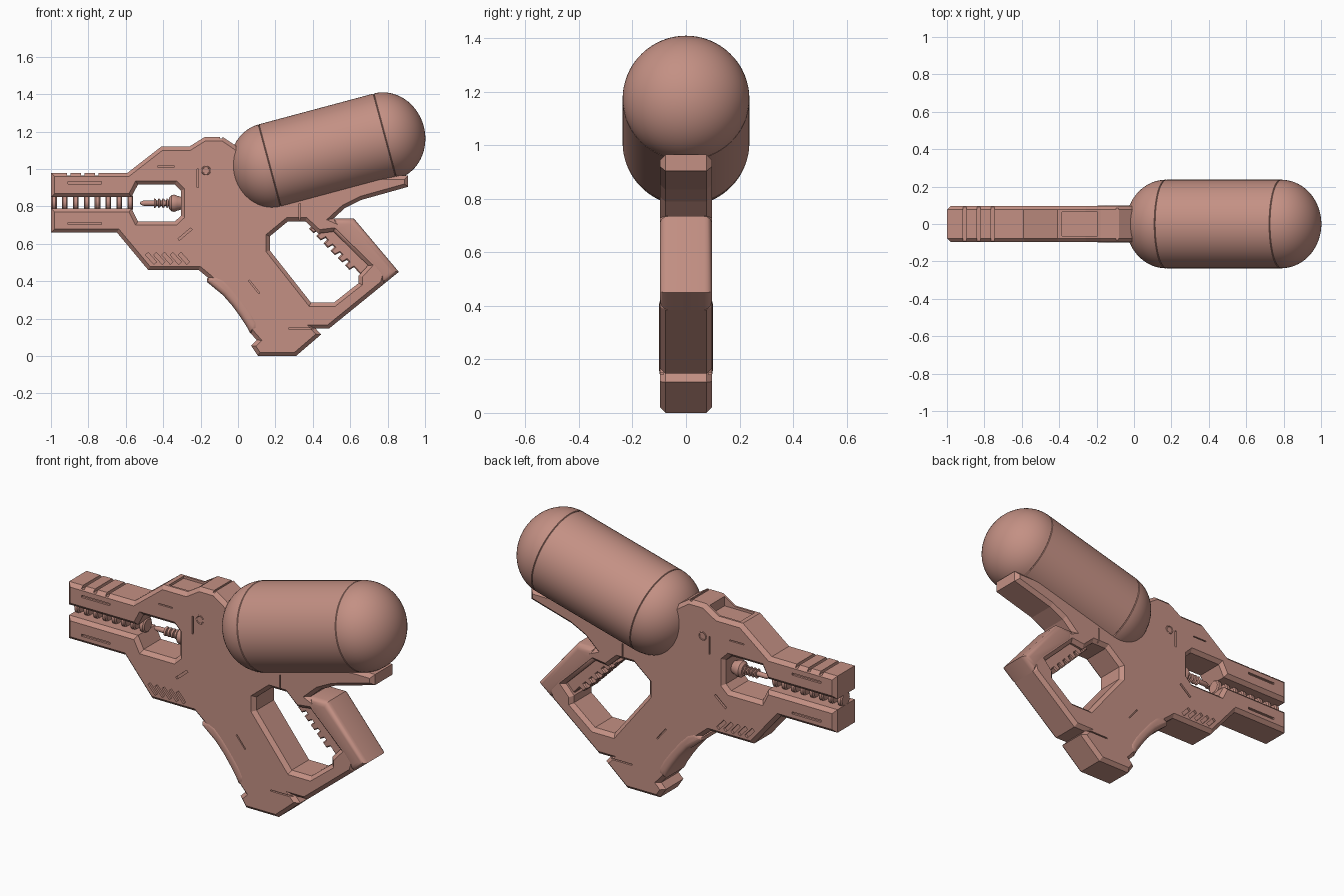
import bpy, bmesh
from math import radians, pi, sin, cos
from mathutils import Matrix, Vector

if "Cube" in bpy.data.objects:
    bpy.data.objects.remove(bpy.data.objects["Cube"])

# reddish-brown body colour
clay = bpy.data.materials.new("clay_brown")
clay.diffuse_color = (.55, .28, .23, 1)
clay.use_nodes = True
clay.node_tree.nodes["Principled BSDF"].inputs["Base Color"].default_value = clay.diffuse_color


def add_mesh(name, bm, smooth=False):
    bmesh.ops.remove_doubles(bm, verts=bm.verts, dist=0.0003)
    bmesh.ops.recalc_face_normals(bm, faces=bm.faces)
    for f in bm.faces:
        f.smooth = False
        f.material_index = 0
    me = bpy.data.meshes.new(name)
    bm.to_mesh(me)
    bm.free()
    me.materials.append(clay)
    ob = bpy.data.objects.new(name, me)
    bpy.context.collection.objects.link(ob)
    if smooth:
        bpy.ops.object.select_all(action='DESELECT')
        ob.select_set(True)
        bpy.context.view_layer.objects.active = ob
        bpy.ops.object.shade_smooth_by_angle(angle=radians(32))
    return ob


def plate(name, outlines, half, bevel, res=0, smooth=False):
    """Extrude x-z outlines (later ones are holes) along y with bevelled rims."""
    cu = bpy.data.curves.new(name, 'CURVE')
    cu.dimensions = '2D'
    cu.fill_mode = 'BOTH'
    cu.extrude = half - bevel
    cu.bevel_depth = bevel
    cu.bevel_resolution = res
    cu.offset = -bevel
    for pts in outlines:
        sp = cu.splines.new('POLY')
        sp.points.add(len(pts) - 1)
        for p, (x, z) in zip(sp.points, pts):
            p.co = (x, z, 0, 1)
        sp.use_cyclic_u = True
    tmp = bpy.data.objects.new(name + "_curve", cu)
    bpy.context.collection.objects.link(tmp)
    dg = bpy.context.evaluated_depsgraph_get()
    me = bpy.data.meshes.new_from_object(tmp.evaluated_get(dg))
    bm = bmesh.new()
    bm.from_mesh(me)
    bpy.data.objects.remove(tmp)
    bpy.data.meshes.remove(me)
    for e in bm.edges:
        e.smooth = True
    bmesh.ops.transform(bm, matrix=Matrix.Rotation(pi / 2, 4, 'X'), verts=bm.verts)
    return add_mesh(name, bm, smooth)


def lathe(name, profile, loc, tilt=0, steps=32):
    """Revolve (x, radius) points round the x axis."""
    bm = bmesh.new()
    vs = [bm.verts.new((x, 0, r)) for x, r in profile]
    es = [bm.edges.new(pair) for pair in zip(vs, vs[1:])]
    bmesh.ops.spin(bm, geom=vs + es, cent=(0, 0, 0), axis=(1, 0, 0),
                   angle=2 * pi, steps=steps, use_duplicate=False)
    ob = add_mesh(name, bm, True)
    ob.location = loc
    ob.rotation_euler[1] = -tilt
    return ob


# main frame: barrel forks, receiver, rear rail, lower guard
outline = [(-1, .98), (-.59, .98), (-.41, 1.12), (-.26, 1.12), (-.18, 1.17), (-.08, 1.17),
           (-.02, 1.13), (.15, 1.0), (.5, .95), (.8, .965), (.91, .965), (.91, .905),
           (.66, .835), (.57, .79), (.51, .735), (.59, .70), (.80, .455), (.78, .385),
           (.487, .147), (.415, .147), (.444, .115), (.31, 0), (.107, 0), (.07, .055),
           (.10, .085), (.065, .125), (.01, .23), (-.07, .33), (-.15, .41), (-.21, .46),
           (-.48, .46), (-.647, .66), (-1, .66), (-1, .79), (-.57, .79), (-.535, .72),
           (-.337, .72), (-.305, .75), (-.305, .885), (-.337, .917), (-.535, .917), (-.57, .85),
           (-1, .85)]
guard_hole = [(.17, .64), (.267, .72), (.36, .72), (.43, .655), (.51, .665), (.695, .485),
              (.645, .43), (.645, .39), (.513, .286), (.39, .286), (.17, .565)]
frame = plate("frame", [outline, guard_hole], .097, .02)

# engraved lines, vents, top recess and top notches
cut = bmesh.new()


def slot(x, y, z, sx, sy, sz, angle=0):
    m = (Matrix.Translation((x, y, z)) @ Matrix.Rotation(-radians(angle), 4, 'Y')
         @ Matrix.Diagonal((sx, sy, sz, 1)))
    bmesh.ops.create_cube(cut, size=1, matrix=m)


lines = [(-.82, .927, .18, .012, 0), (-.82, .708, .18, .012, 0), (-.385, 1.013, .09, .006, 0),
         (-.214, .95, .10, .008, 90), (-.283, .652, .09, .012, 40), (.086, .37, .088, .007, -51),
         (.365, .147, .19, .007, 0), (.33, .77, .09, .006, 90)]
lines += [(-.465 + .044 * i, .522, .068, .02, -48) for i in range(5)]
for side in (-1, 1):
    for x, z, length, width, ang in lines:
        slot(x, side * .1, z, length, .03, width, ang)
for x in (-.905, -.83, -.755):
    slot(x, 0, .98, .018, .3, .03)
slot(-.29, 0, 1.157, .19, .13, .1)
slot(-.09, 0, 1.17, .012, .3, .016)
cutter = add_mesh("engraving_cutter", cut)
cutter.hide_render = True
mod = frame.modifiers.new("engraving", 'BOOLEAN')
mod.operation = 'DIFFERENCE'
mod.solver = 'EXACT'
mod.object = cutter
bpy.context.view_layer.objects.active = frame
bpy.ops.object.modifier_apply(modifier=mod.name)
bpy.data.objects.remove(cutter)

# rounded rear handle
plate("handle", [[(.51, .735), (.62, .735), (.86, .45), (.78, .385), (.70, .485), (.51, .665)]],
      .098, .03, 3, True)

# ribbed finger grip inside the handle
a, b = Vector((.40, .70)), Vector((.63, .465))
out = Vector((-.7, -.7)) * .028
ribs = []
for i in range(6):
    p = a.lerp(b, i / 6)
    ribs += [p, p + out, a.lerp(b, (i + .6) / 6) + out, a.lerp(b, (i + .75) / 6)]
plate("finger_grip", [[tuple(p) for p in ribs] + [(.66, .43), (.73, .47), (.51, .70)]],
      .065, .006)

# rounded front grip pad
plate("front_grip_pad", [[(-.165, .415), (-.12, .437), (-.07, .415), (-.02, .365), (.04, .29),
                          (.08, .235), (.11, .18), (.11, .14), (.065, .122), (.045, .16),
                          (.01, .213), (-.03, .268), (-.08, .325), (-.165, .395)]],
      .1, .028, 4, True)

# tilted tank with domed ends and seam grooves
half, dome, rad = .318, .214, .237
right_end = [(half - .003, rad), (half, rad - .004), (half + .003, rad)]
right_end += [(half + dome * sin(t), rad * cos(t))
              for t in [pi / 2 * k / 14 for k in range(1, 14)]] + [(half + dome, 0)]
left_end = [(-x, r) for x, r in reversed(right_end)]
lathe("tank", left_end + right_end, (.479, 0, 1.092), radians(15), 64)

# barrel rings held between the forks
for i in range(8):
    x = -.984 + .0582 * i
    lathe(f"barrel_ring_{i + 1}", [(-.015, 0), (-.015, .034), (-.009, .042), (.009, .042),
                                   (.015, .034), (.015, 0)], (x, 0, .82), 0, 24)

# ribbed nozzle in the window
nozzle = [(-.525, 0), (-.52, .008), (-.505, .014), (-.455, .014)]
for i in range(4):
    x = -.45 + .022 * i
    nozzle += [(x, .014), (x + .002, .026), (x + .012, .022), (x + .014, .014)]
nozzle += [(-.368, .03), (-.355, .044), (-.34, .046), (-.325, .04), (-.29, .03), (-.29, 0)]
lathe("nozzle", nozzle, (0, 0, .817), 0, 24)

# round side studs
for side, label in ((-1, "front"), (1, "back")):
    bpy.ops.mesh.primitive_torus_add(location=(-.171, side * .095, .992), rotation=(pi / 2, 0, 0),
                                     major_radius=.021, minor_radius=.005,
                                     major_segments=24, minor_segments=8)
    bpy.context.object.name = f"side_stud_{label}"
    bpy.context.object.data.materials.append(clay)
